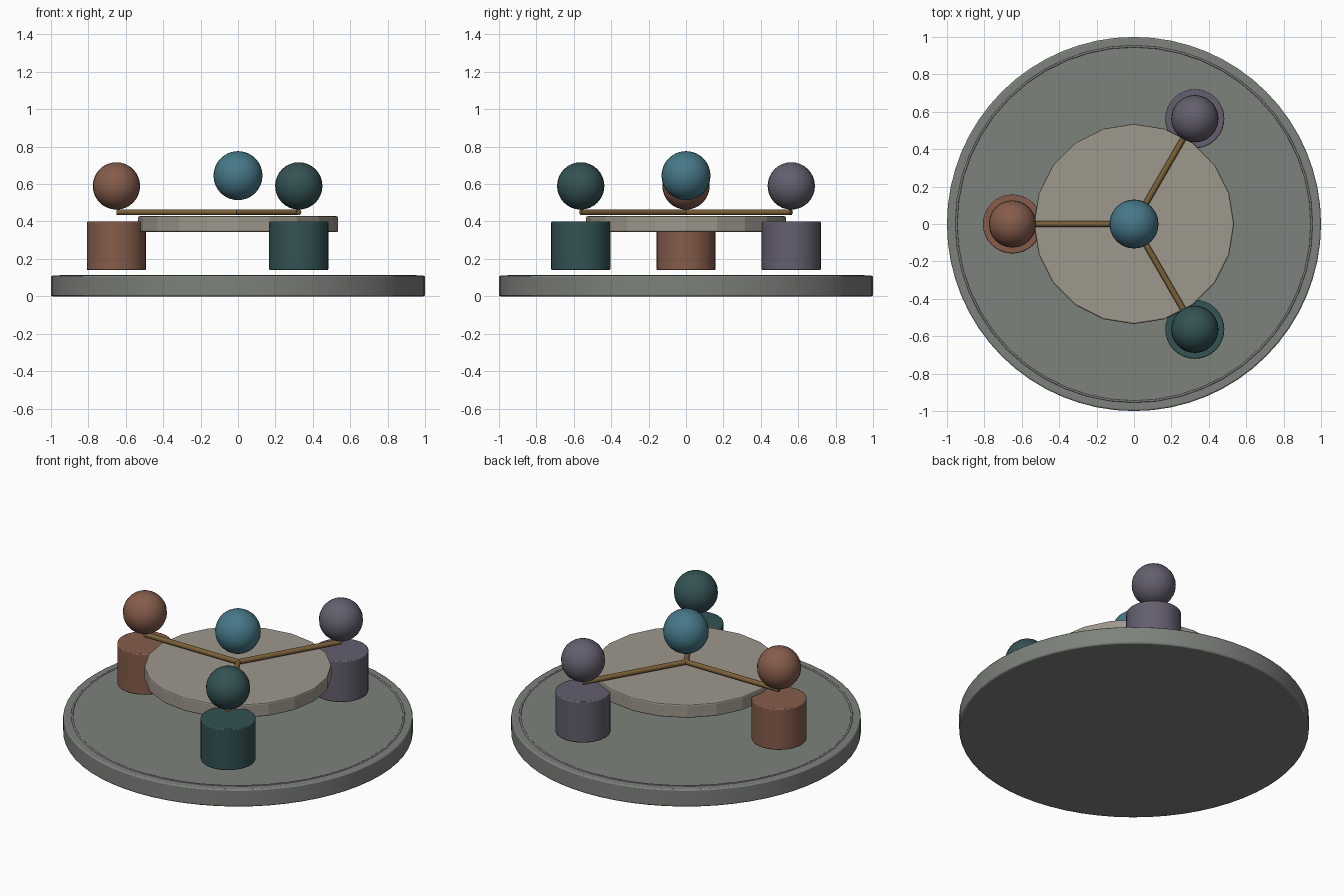
import bpy
from math import cos, sin, pi, radians

if "Cube" in bpy.data.objects:
    bpy.data.objects.remove(bpy.data.objects["Cube"])


def paint(name, rgb):
    m = bpy.data.materials.new(name)
    m.diffuse_color = (*rgb, 1)
    m.use_nodes = True
    m.node_tree.nodes["Principled BSDF"].inputs["Base Color"].default_value = m.diffuse_color
    return m


stone = paint("stone", (0.205, 0.223, 0.198))
cream = paint("cream", (0.342, 0.314, 0.262))
bronze = paint("bronze", (0.195, 0.117, 0.04))
blue = paint("blue", (0.061, 0.188, 0.242))
clay = paint("clay", (0.235, 0.107, 0.07))
teal = paint("teal", (0.034, 0.084, 0.089))
violet = paint("violet", (0.127, 0.112, 0.156))


def finish(name, mat, bevel=0):
    o = bpy.context.object
    o.name = name
    o.data.materials.append(mat)
    if bevel:
        b = o.modifiers.new("bevel", 'BEVEL')
        b.width = bevel
        b.segments = 2
        b.limit_method = 'ANGLE'
        b.angle_limit = radians(40)
    return o


def disc(name, r, z0, z1, mat, sides, bevel, x=0, y=0, smooth=True):
    bpy.ops.mesh.primitive_cylinder_add(vertices=sides, radius=r, depth=z1 - z0,
                                        location=(x, y, (z0 + z1) / 2))
    if smooth:
        bpy.ops.object.shade_smooth_by_angle(angle=radians(30))
    return finish(name, mat, bevel)


def ball(name, r, x, y, z, mat):
    bpy.ops.mesh.primitive_uv_sphere_add(segments=24, ring_count=16, radius=r,
                                         location=(x, y, z))
    bpy.ops.object.shade_smooth()
    return finish(name, mat)


# Round base with a thin inlaid ring
disc("base", 1.0, 0, 0.11, stone, 64, 0.008)
bpy.ops.mesh.primitive_torus_add(major_segments=48, minor_segments=8, major_radius=0.95,
                                 minor_radius=0.006, location=(0, 0, 0.109))
bpy.ops.object.shade_smooth()
finish("base_ring", stone)

# Raised twenty-sided table and the ball over its centre
disc("table", 0.535, 0.343, 0.428, cream, 20, 0.008, smooth=False)
ball("centre_ball", 0.131, 0, 0, 0.645, blue)

# Three stations: drum, ball and a spoke to the centre
for label, deg, mat in (("left", 180, clay), ("back", 60, violet), ("front", -60, teal)):
    a = radians(deg)
    x, y = 0.65 * cos(a), 0.65 * sin(a)
    disc(label + "_drum", 0.158, 0.14, 0.40, mat, 32, 0.006, x, y)
    ball(label + "_ball", 0.1265, x, y, 0.59, mat)
    bpy.ops.mesh.primitive_cylinder_add(vertices=10, radius=0.016, depth=0.65,
                                        location=(x / 2, y / 2, 0.45),
                                        rotation=(0, pi / 2, a))
    bpy.ops.object.shade_smooth_by_angle(angle=radians(40))
    finish(label + "_spoke", bronze)
